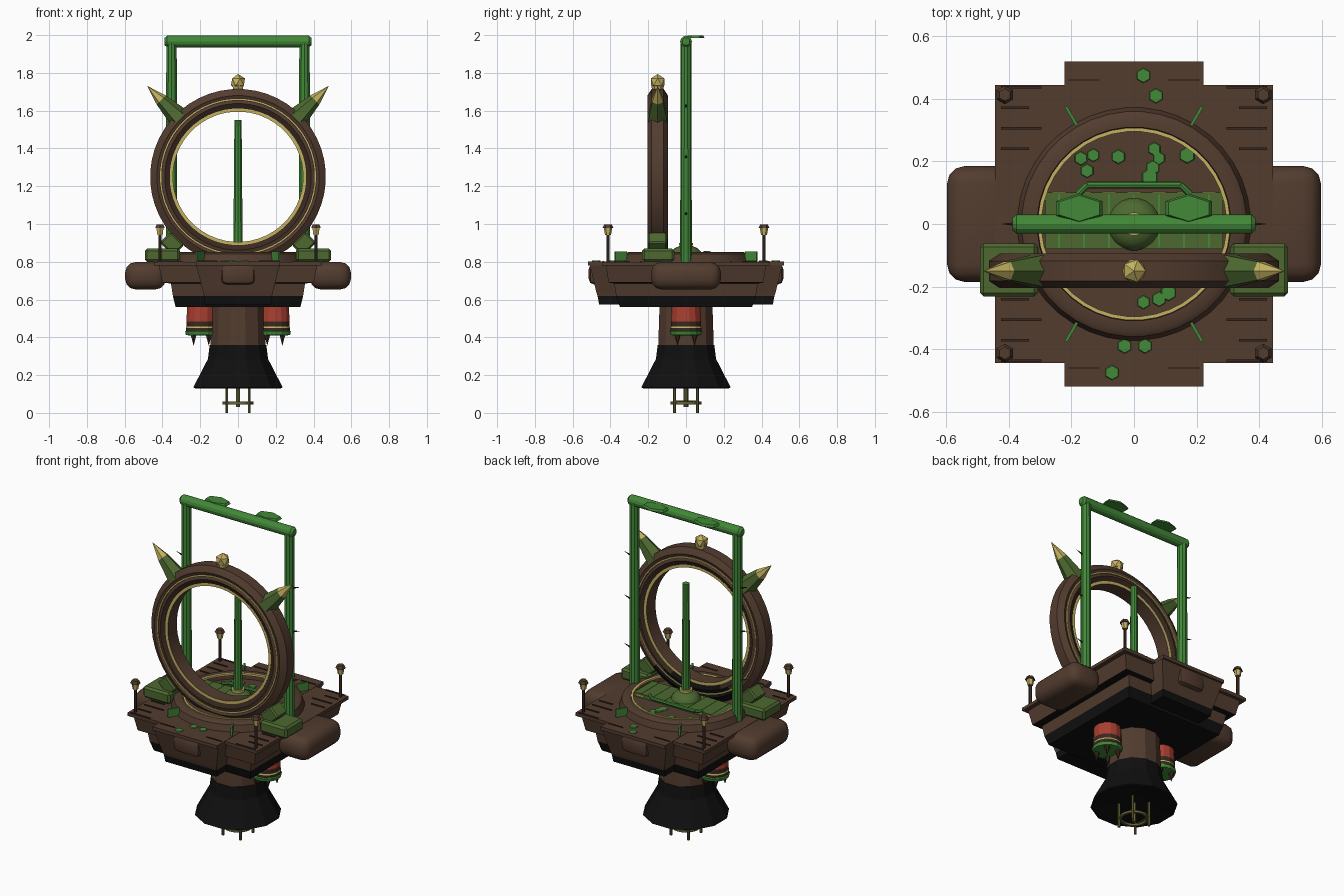
import bpy, bmesh, math, random
from mathutils import Matrix, Vector

if "Cube" in bpy.data.objects:
    bpy.data.objects.remove(bpy.data.objects["Cube"])
random.seed(4)


def material(name, *rgb):
    m = bpy.data.materials.new(name)
    m.use_nodes = True
    m.diffuse_color = (*rgb, 1)
    m.node_tree.nodes["Principled BSDF"].inputs["Base Color"].default_value = (*rgb, 1)
    return m


BROWN = material("brown wood", .085, .045, .028)
DARK = material("dark wood", .04, .022, .014)
GREEN = material("leaf green", .055, .25, .04)
OLIVE = material("olive green", .075, .14, .03)
GOLD = material("pale gold", .55, .44, .12)
RED = material("brick red", .4, .05, .03)
BLACK = material("soot black", .005, .005, .005)
BRONZE = material("old bronze", .13, .12, .035)


def finish(bm, name, mats, rule=None, smooth=False):
    """Turn a bmesh into an object; rule(face) picks the material slot."""
    bmesh.ops.recalc_face_normals(bm, faces=bm.faces)
    if rule:
        for f in bm.faces:
            f.material_index = rule(f)
    me = bpy.data.meshes.new(name)
    bm.to_mesh(me)
    bm.free()
    for m in mats if isinstance(mats, (list, tuple)) else [mats]:
        me.materials.append(m)
    if smooth:
        me.shade_smooth()
        me.set_sharp_from_angle(angle=math.radians(35))
    ob = bpy.data.objects.new(name, me)
    bpy.context.collection.objects.link(ob)
    return ob


def box(name, loc, size, mat, bevel=0, segs=1, rot=None, smooth=False):
    bm = bmesh.new()
    bmesh.ops.create_cube(bm, size=1, matrix=Matrix.Diagonal((*size, 1)))
    if bevel:
        bmesh.ops.bevel(bm, geom=bm.edges[:], offset=bevel, segments=segs,
                        profile=.5, affect='EDGES')
    bm.transform(Matrix.Translation(loc) @ (rot or Matrix()))
    return finish(bm, name, mat, smooth=smooth)


def rod(name, a, b, r1, r2, mat, n=8):
    """Tapered rod from point a to point b."""
    a, b = Vector(a), Vector(b)
    bm = bmesh.new()
    bmesh.ops.create_cone(bm, cap_ends=True, segments=n, radius1=r1, radius2=r2,
                          depth=(b - a).length)
    turn = (b - a).to_track_quat('Z', 'Y').to_matrix().to_4x4()
    bm.transform(Matrix.Translation((a + b) / 2) @ turn)
    return finish(bm, name, mat)


def lathe(name, profile, mats, loc=(0, 0, 0), n=40, closed=True, upright=False,
          rule=None, smooth=True):
    """Spin (radius, height) points about z, or about y when upright."""
    bm = bmesh.new()
    rings = [[bm.verts.new((r * math.cos(t), r * math.sin(t), z)) for r, z in profile]
             for t in (2 * math.pi * (i + .5) / n for i in range(n))]
    k = len(profile)
    for i in range(n):
        p, q = rings[i], rings[(i + 1) % n]
        for j in range(k if closed else k - 1):
            bm.faces.new((p[j], q[j], q[(j + 1) % k], p[(j + 1) % k]))
    if not closed:
        bm.faces.new([r[0] for r in rings])
        bm.faces.new([r[-1] for r in rings])
    turn = Matrix.Rotation(math.pi / 2, 4, 'X') if upright else Matrix()
    bm.transform(Matrix.Translation(loc) @ turn)
    return finish(bm, name, mats, rule, smooth)


def hull(name, levels):
    """Stack of rectangles (half x, half y, z), black underneath."""
    bm = bmesh.new()
    loops = [[bm.verts.new((sx * x, sy * y, z))
              for sx, sy in ((1, 1), (-1, 1), (-1, -1), (1, -1))] for x, y, z in levels]
    for lo, hi in zip(loops, loops[1:]):
        for i in range(4):
            bm.faces.new((lo[i], lo[i - 1], hi[i - 1], hi[i]))
    bm.faces.new(loops[0])
    bm.faces.new(loops[-1])
    bm.normal_update()
    return finish(bm, name, [BROWN, BLACK], lambda f: int(
        f.normal.z < -.6 or f.calc_center_median().z < .62))


def torus(name, r, w, z, mat):
    return lathe(name, [(r - w, z - w), (r + w, z - w), (r + w, z + w), (r - w, z + w)],
                 mat, smooth=False)


SIDES = (-1, 1)

# Deck and hull
hull("hull_core", [(.33, .35, .56), (.345, .37, .62), (.355, .38, .685),
                   (.4, .41, .69), (.42, .425, .785)])
hull("hull_arm", [(.175, .46, .575), (.18, .468, .618), (.185, .475, .64), (.222, .51, .785)])
box("deck_square", (0, 0, .79), (.89, .89, .02), BROWN)
box("deck_arm", (0, 0, .791), (.444, 1.04, .021), BROWN)
for s in SIDES:
    box("side_pod", (s * .49, 0, .726), (.215, .37, .145), BROWN, .055, 3, smooth=True)
    box("hull_bump", (0, s * .485, .735), (.18, .06, .11), BROWN, .028, 2, smooth=True)
    for t in SIDES:
        for k in range(4):
            w = .13 if k % 2 else .09
            box("deck_seam", (s * (.425 - w / 2), t * (.24 + .066 * k), .802),
                (w, .008, .006), DARK)
        box("arm_seam", (t * .16, s * .46, .803), (.1, .006, .006), DARK)

# Round platform with recessed floor
lathe("platform_rim", [(.375, .795), (.36, .84), (.345, .85), (.31, .85), (.305, .8)], BROWN)
torus("platform_trim", .302, .006, .847, GOLD)
lathe("platform_floor", [(.305, .79), (.305, .815)], BROWN, closed=False)
for s in SIDES:
    for t in SIDES:
        box("rim_bracket", (s * .2, t * .345, .83), (.07, .01, .05), GREEN,
            rot=Matrix.Rotation(s * t * math.radians(60), 4, 'Z'))

# Walkway, dome and centre pole
box("walkway", (0, .01, .826), (.57, .18, .026), OLIVE)
for k in range(7):
    box("walkway_seam", (-.24 + .08 * k, .01, .839), (.006, .17, .004), GREEN)
    box("walkway_dash", (-.24 + .08 * k, .101, .83), (.045, .006, .008), GOLD)
handle = [(-.18, .095), (-.15, .125), (.15, .125), (.18, .095)]
for (ax, ay), (bx, by) in zip(handle, handle[1:]):
    rod("walkway_handle", (ax, ay, .845), (bx, by, .845), .011, .011, GREEN)
lathe("dome", [(.085, .83), (.08, .853), (.06, .873), (.03, .885)], OLIVE, n=20, closed=False)
torus("pole_collar", .03, .007, .892, GOLD)
rod("centre_pole", (0, 0, .87), (0, 0, 1.55), .026, .02, GREEN, 10)

# Tall gate
for s in SIDES:
    rod("gate_post", (s * .352, 0, .8), (s * .352, 0, 1.97), .031, .029, GREEN, 10)
    for z in (1.05, 1.35, 1.62):
        rod("post_thorn", (s * .37, 0, z), (s * .42, 0, z + .015), .007, .001, DARK, 5)
    leaf = rod("gate_leaf", (s * .175, .05, 1.986), (s * .175, .05, 1.999), .085, .075, GREEN, 6)
    for v in leaf.data.vertices:
        v.co.y = .05 + (v.co.y - .05) * .55
rod("gate_bar", (-.375, 0, 1.966), (.375, 0, 1.966), .031, .031, GREEN, 12)
for s in SIDES:
    rod("gate_bar_end", (s * .375, 0, 1.966), (s * .388, 0, 1.966), .031, .02, GREEN, 12)

# Great ring
C = Vector((0, -.15, 1.25))
half = [(.36, -.042), (.388, -.055), (.402, -.048), (.418, -.048), (.43, -.055), (.465, -.032)]
lathe("great_ring", half + [(r, -y) for r, y in reversed(half)], [BROWN, DARK, BLACK], C,
      n=48, upright=True,
      rule=lambda f: 2 if f.normal.y > -.3 and f.calc_center_median().z < .92 else
      int(abs(f.normal.y) > .9 and abs(f.calc_center_median().y - C.y) < .05))
lathe("ring_lining", [(.345, -.044), (.362, -.044), (.362, .044), (.345, .044)],
      [BROWN, GOLD], C, n=48, upright=True,
      rule=lambda f: int(abs(f.normal.y) > .5))
for s in SIDES:
    lathe("ring_inlay", [(.407, -.004), (.413, -.004), (.413, .004), (.407, .004)], GOLD,
          C + Vector((0, s * .049, 0)), n=48, upright=True, smooth=False)

# Horns, crest and feet of the ring
for s in SIDES:
    d = Vector((s, 0, 1)).normalized()
    rod("horn_base", C + d * .43, C + d * .575, .06, .034, OLIVE, 6)
    rod("horn_tip", C + d * .575, C + d * .678, .034, .001, GOLD, 6)
    box("ring_foot", (s * .4, -.147, .835), (.185, .17, .07), OLIVE, .012)
    box("ring_brace", (s * .35, -.15, .895), (.08, .1, .1), OLIVE, .008,
        rot=Matrix.Rotation(s * math.pi / 4, 4, 'Y'))
rod("crest_stem", (0, C.y, 1.7), (0, C.y, 1.75), .028, .036, GOLD, 6)
bm = bmesh.new()
bmesh.ops.create_icosphere(bm, subdivisions=1, radius=.042,
                           matrix=Matrix.Translation((0, C.y, 1.752)))
finish(bm, "crest_gem", GOLD)

# Corner lanterns
for s in SIDES:
    for t in SIDES:
        x, y = s * .413, t * .413
        rod("lantern_post", (x, y, .8), (x, y, .945), .009, .009, DARK, 6)
        rod("lantern_glow", (x, y, .942), (x, y, .98), .016, .022, GOLD, 6)
        rod("lantern_cap", (x, y, .978), (x, y, .998), .03, .02, BROWN, 6)

# Moss patches
for x, y in [(.03, .475), (.07, .41), (-.07, -.475), (-.03, -.39), (.035, -.39)]:
    rod("deck_moss", (x, y, .798), (x, y, .806), .026, .022, GREEN, 6)
for x, y in [(-.17, .21), (-.13, .22), (-.05, .215), (.065, .24), (.08, .21), (.06, .18),
             (.05, .15), (.17, .22), (.11, -.22), (.03, -.25), (.08, -.24), (-.15, .17)]:
    r = random.uniform(.022, .03)
    rod("floor_moss", (x, y, .812), (x, y, .82), r, r * .85, GREEN, 6)

# Lower column with flared skirt
lathe("column", [(.145, .57), (.152, .36)], BROWN, n=12, closed=False, smooth=False)
lathe("skirt", [(.155, .36), (.165, .285), (.245, .135), (.235, .13), (.1, .15)], BLACK,
      n=12, closed=False, smooth=False)

# Hanging thrusters
for s in SIDES:
    x = s * .195
    lathe("thruster", [(.076, .57), (.08, .485), (.08, .458), (.082, .45), (.082, .435),
                       (.087, .43), (.083, .412), (.06, .41)],
          [RED, DARK, GOLD, GREEN], (x, 0, 0), n=14, closed=False, smooth=False,
          rule=lambda f: (lambda z: 0 if z > .48 else 1 if z > .456 else 2 if z > .446
                          else 1 if z > .434 else 3)(f.calc_center_median().z))
    for a in SIDES:
        for b in SIDES:
            rod("thruster_spike", (x + a * .04, b * .045, .415), (x + a * .04, b * .045, .358),
                .018, .001, DARK, 6)

# Bottom landing frame
torus("frame_ring", .075, .007, .052, BRONZE)
rod("frame_spindle", (0, 0, .03), (0, 0, .16), .012, .012, BRONZE, 6)
for s in SIDES:
    rod("frame_bar", (s * .06, -.06, .06), (s * .06, .06, .06), .005, .005, BRONZE, 6)
    for t in SIDES:
        rod("frame_leg", (s * .06, t * .06, 0), (s * .06, t * .06, .16), .008, .008, BRONZE, 6)
